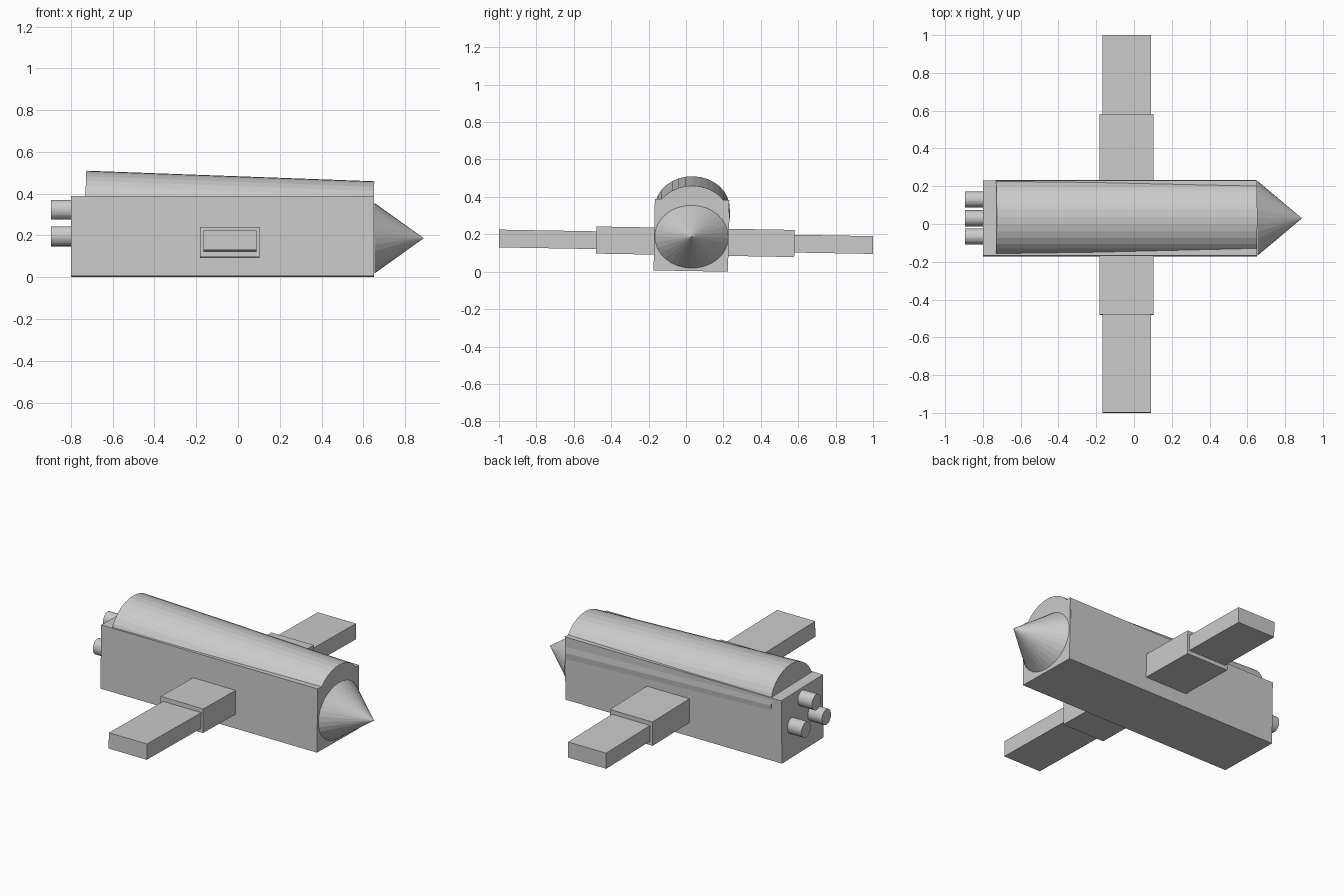
import bpy
from math import radians, pi

if "Cube" in bpy.data.objects:
    bpy.data.objects.remove(bpy.data.objects["Cube"])

ROLL = radians(-1.0)  # whole craft leans slightly


def box(name, loc, size):
    bpy.ops.mesh.primitive_cube_add(size=1, location=loc, rotation=(ROLL, 0, 0))
    ob = bpy.context.object
    ob.name = name
    ob.scale = size
    return ob


def round_part(name, loc, ry, rz, length, tip=False, pitch=0.0):
    """Elliptical cylinder or cone lying along x."""
    bpy.ops.mesh.primitive_cone_add(vertices=32, radius1=1, radius2=0 if tip else 1, depth=1)
    ob = bpy.context.object
    ob.name = name
    ob.rotation_euler = (0, pi / 2, 0)
    ob.scale = (rz, ry, length)
    bpy.ops.object.transform_apply(location=False, rotation=True, scale=True)
    ob.location = loc
    ob.rotation_euler = (ROLL, pitch, 0)
    return ob


# Main hull
box("hull", (-0.075, 0.029, 0.195), (1.45, 0.398, 0.383))

# Stepped wings running through the hull
box("wing_root", (-0.04, 0.05, 0.16), (0.285, 1.06, 0.145))
box("wing_outer", (-0.038, 0, 0.16), (0.255, 2.0, 0.095))

# Rounded roof, pitched down toward the nose
round_part("roof", (-0.043, 0.034, 0.315), 0.2, 0.17, 1.38, pitch=radians(2.1))

# Nose cone
round_part("nose_cone", (0.772, 0.03, 0.187), 0.197, 0.168, 0.235, tip=True)

# Three rear thrusters
for i, (y, z) in enumerate([(0.13, 0.195), (0.03, 0.323), (-0.066, 0.197)]):
    round_part(f"thruster_{i + 1}", (-0.83, y, z), 0.043, 0.047, 0.13)
